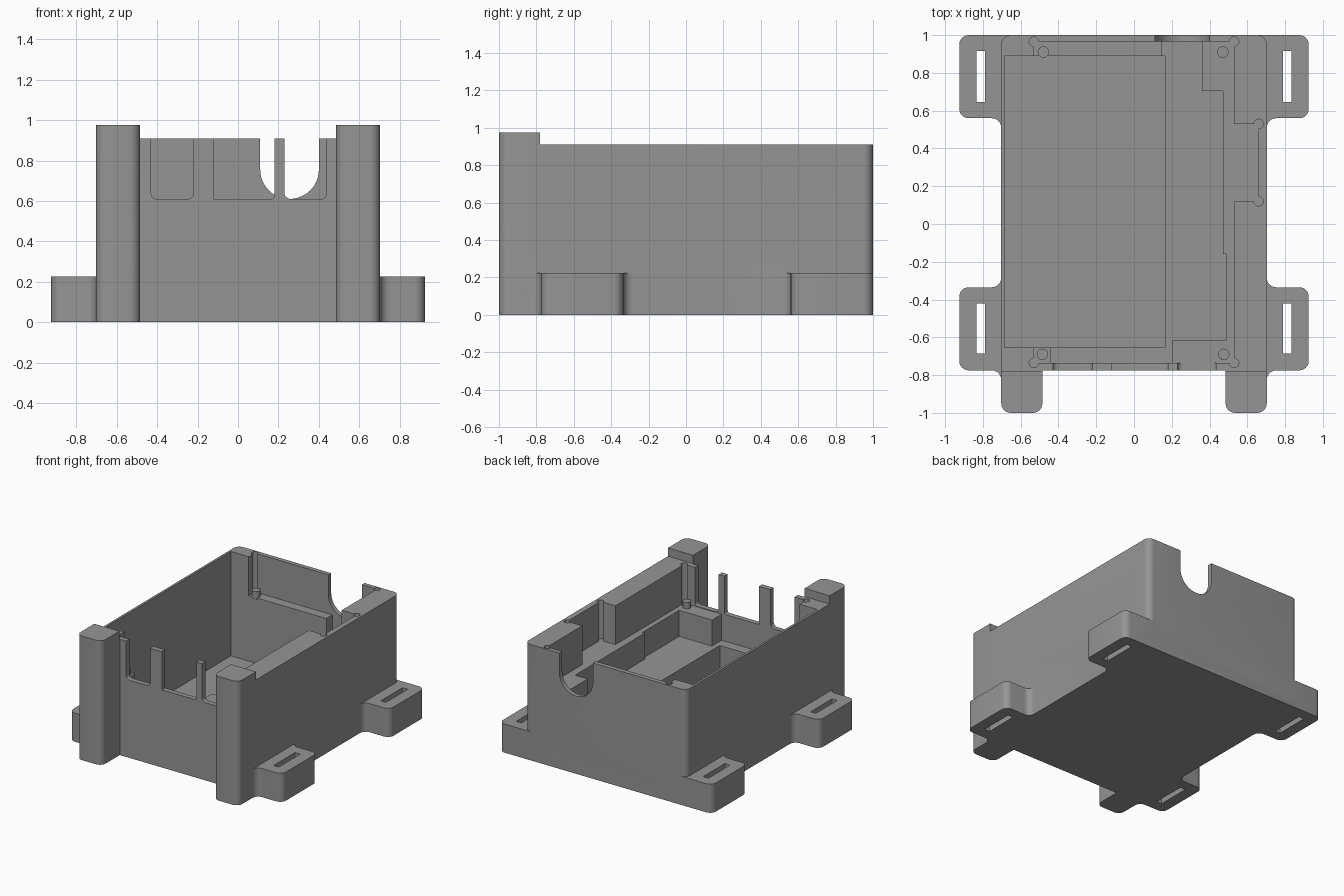
import bpy, bmesh, math
from mathutils import Vector

if "Cube" in bpy.data.objects:
    bpy.data.objects.remove(bpy.data.objects["Cube"])

grey = bpy.data.materials.new("mid_grey")
grey.diffuse_color = (0.30, 0.30, 0.30, 1)
grey.use_nodes = True
grey.node_tree.nodes["Principled BSDF"].inputs["Base Color"].default_value = grey.diffuse_color


def rounded(points, steps=6):
    """Outline from (x, y[, radius]) corners, each corner filleted."""
    out, n = [], len(points)
    for i, p in enumerate(points):
        c, r = Vector(p[:2]), (p[2] if len(p) > 2 else 0)
        if r == 0:
            out.append(c)
            continue
        a = (Vector(points[i - 1][:2]) - c).normalized()
        b = (Vector(points[(i + 1) % n][:2]) - c).normalized()
        # right-angled corners only
        centre = c + (a + b) * r
        for k in range(steps + 1):
            t = k / steps * math.pi / 2
            out.append(centre - b * r * math.cos(t) - a * r * math.sin(t))
    return out


def prism(name, outline, lo, hi, axis="Z"):
    """Extrude an outline along z, or an (x, z) outline along y."""
    bm = bmesh.new()
    place = (lambda p, h: (p[0], p[1], h)) if axis == "Z" else (lambda p, h: (p[0], h, p[1]))
    low = [bm.verts.new(place(p, lo)) for p in outline]
    high = [bm.verts.new(place(p, hi)) for p in outline]
    bm.faces.new(low)
    bm.faces.new(high)
    for i in range(len(low)):
        j = (i + 1) % len(low)
        bm.faces.new((low[i], low[j], high[j], high[i]))
    bmesh.ops.recalc_face_normals(bm, faces=bm.faces)
    me = bpy.data.meshes.new(name)
    bm.to_mesh(me)
    bm.free()
    me.materials.append(grey)
    ob = bpy.data.objects.new(name, me)
    bpy.context.collection.objects.link(ob)
    return ob


def rect(x0, x1, y0, y1, r=0):
    return rounded([(x0, y0, r), (x1, y0, r), (x1, y1, r), (x0, y1, r)])


def circle(x, y, r, n=24):
    return [(x + r * math.cos(2 * math.pi * k / n), y + r * math.sin(2 * math.pi * k / n))
            for k in range(n)]


def combine(target, tool, op):
    """Apply one boolean and discard the tool."""
    mod = target.modifiers.new("bool", "BOOLEAN")
    mod.operation, mod.solver, mod.object = op, "EXACT", tool
    bpy.context.view_layer.objects.active = target
    bpy.ops.object.modifier_apply(modifier=mod.name)
    bpy.data.objects.remove(tool)


def mirrored(half):
    return half + [(-p[0],) + tuple(p[1:]) for p in reversed(half)]


R = 0.05
FLOOR, MID, LEDGE, TOP = 0.09, 0.40, 0.605, 0.91

# base layer: walls, strap lugs and front posts in one outline
base = mirrored([(0.485, -0.775), (0.485, -1, R), (0.703, -1, R), (0.703, -0.775, R),
                 (0.925, -0.775, R), (0.925, -0.335, R), (0.703, -0.335, R),
                 (0.703, 0.56, R), (0.925, 0.56, R), (0.925, 1, R)])
case = prism("case", rounded(base), 0, 0.225)

# tall walls and posts
walls = mirrored([(0.485, -0.775), (0.485, -1, R), (0.703, -1, R), (0.703, 1, R)])
combine(case, prism("walls", rounded(walls), 0.1, TOP), "UNION")
for s in (-1, 1):
    xs = sorted((s * 0.485, s * 0.703))
    cap = rounded([(xs[0], -1, R), (xs[1], -1, R), (xs[1], -0.78), (xs[0], -0.78)])
    combine(case, prism("post_cap", cap, 0.5, 0.975), "UNION")

# strap slots
for s in (-1, 1):
    for y0, y1 in ((-0.685, -0.42), (0.645, 0.915)):
        xs = sorted((s * 0.79, s * 0.835))
        combine(case, prism("slot", rect(*xs, y0, y1), -0.1, 0.5), "DIFFERENCE")

# board recess with side notch and corner reliefs
recess = [(-0.53, -0.735), (0.53, -0.735), (0.53, 0.12), (0.66, 0.12),
          (0.66, 0.53), (0.53, 0.53), (0.53, 0.965), (-0.53, 0.965)]
combine(case, prism("recess", [Vector(p) for p in recess], LEDGE, 1.2), "DIFFERENCE")
for x, y in recess:
    if (x, y) not in ((0.53, 0.12), (0.53, 0.53)):
        combine(case, prism("relief", circle(x, y, 0.025), LEDGE, 1.2), "DIFFERENCE")

# stepped well under the board
well = [(-0.44, -0.735), (0.205, -0.735), (0.205, -0.615), (0.49, -0.615), (0.49, -0.16),
        (0.47, -0.16), (0.47, 0.705), (0.36, 0.705), (0.36, 0.965), (0.145, 0.965),
        (0.145, 0.86), (-0.44, 0.86)]
combine(case, prism("well", [Vector(p) for p in well], MID, 0.7), "DIFFERENCE")

# deep battery bay, open to the top
combine(case, prism("bay", rect(-0.685, 0.165, -0.655, 0.89), FLOOR, 1.2), "DIFFERENCE")

# front port openings
for x0, x1, ra, rb in ((-0.43, -0.22, 0.03, 0.03), (-0.12, 0.18, 0, 0.015), (0.23, 0.435, 0.03, 0.02)):
    port = rounded([(x0, 0.61, ra), (x1, 0.61, rb), (x1, 1.2), (x0, 1.2)])
    combine(case, prism("port", port, -0.85, -0.72, "Y"), "DIFFERENCE")

# rear U-shaped cable opening
cable = rounded([(0.11, 0.61, 0.1449), (0.40, 0.61, 0.1449), (0.40, 1.2), (0.11, 1.2)], 12)
combine(case, prism("cable", cable, 0.95, 1.1, "Y"), "DIFFERENCE")

# locating pegs on the ledge
for i, (x, y) in enumerate(((-0.48, 0.91), (0.47, 0.91), (-0.485, -0.69), (0.475, -0.69))):
    prism("peg_%d" % (i + 1), circle(x, y, 0.03), LEDGE - 0.01, 0.655)

for ob in bpy.context.scene.objects:
    ob.select_set(True)
bpy.context.view_layer.objects.active = case
bpy.ops.object.shade_smooth_by_angle(angle=math.radians(30))
